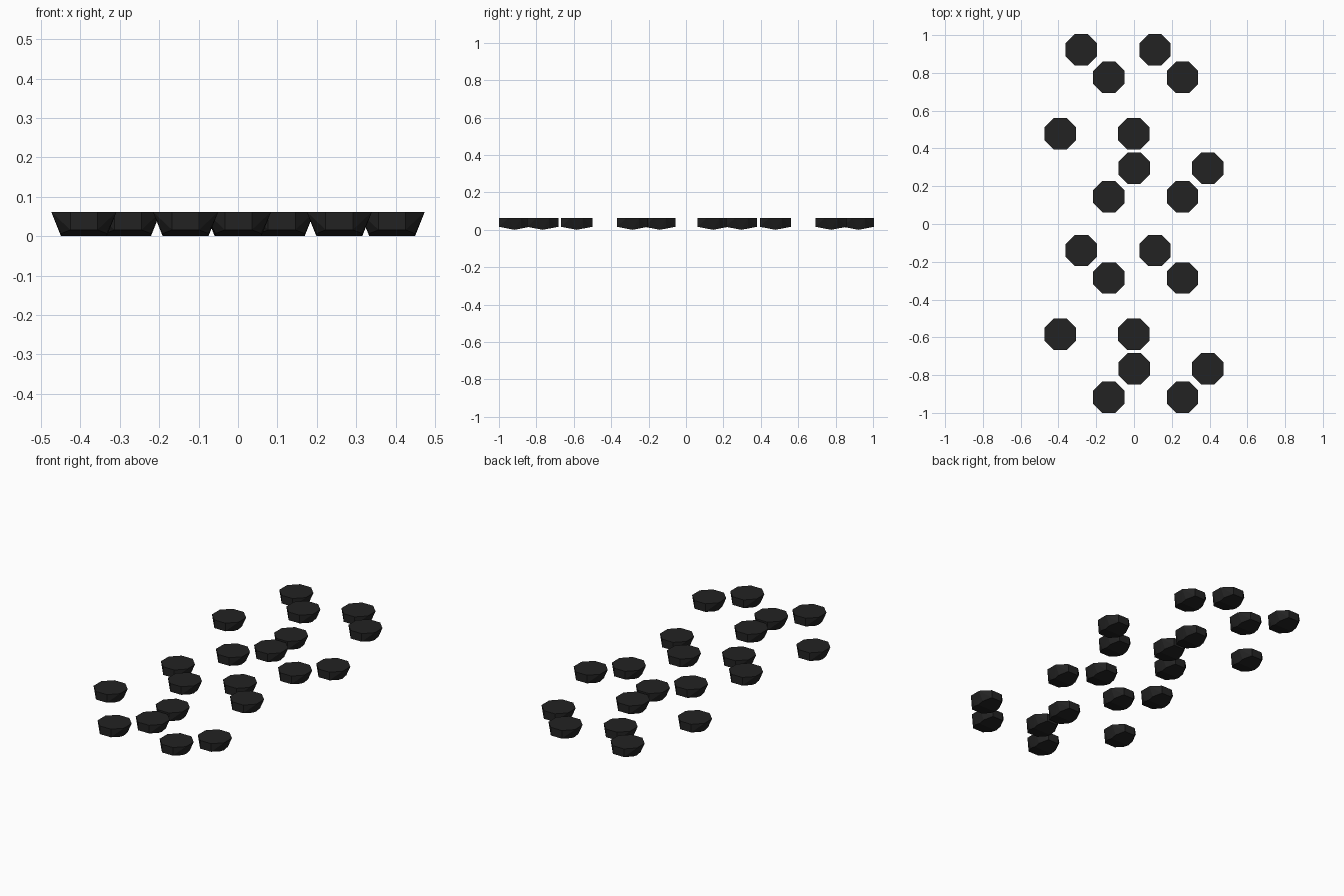
import bpy, bmesh

if "Cube" in bpy.data.objects:
    bpy.data.objects.remove(bpy.data.objects["Cube"])

mat = bpy.data.materials.new("black rubber")
mat.diffuse_color = (0.0165, 0.0165, 0.0165, 1)
mat.use_nodes = True
mat.node_tree.nodes["Principled BSDF"].inputs["Base Color"].default_value = mat.diffuse_color

A, H = 0.083, 0.0344          # octagon apothem and half side
TOP, EDGE, BOT = 0.062, 0.016, 0.058


def stud_mesh():
    """Octagonal stud: tapered along x, with a shallow keel underneath."""
    bm = bmesh.new()
    for sx in (-1, 1):
        for sy in (-1, 1):
            bm.verts.new((sx * A, sy * H, TOP))
            bm.verts.new((sx * H, sy * A, TOP))
            bm.verts.new((sx * H, sy * A, EDGE))
            bm.verts.new((sx * BOT, sy * H, EDGE * H / A))
        bm.verts.new((sx * BOT, 0, 0))
    bmesh.ops.convex_hull(bm, input=bm.verts[:])
    bmesh.ops.dissolve_limit(bm, angle_limit=0.01, verts=bm.verts[:], edges=bm.edges[:])
    bmesh.ops.recalc_face_normals(bm, faces=bm.faces[:])
    me = bpy.data.meshes.new("stud")
    bm.to_mesh(me)
    bm.free()
    me.materials.append(mat)
    return me


# One repeat of the pattern: left stud of each pair
PAIRS = [(-0.279, 0.922), (-0.133, 0.776), (-0.391, 0.478), (0.001, 0.296), (-0.133, 0.145)]
mesh = stud_mesh()
for rep in range(2):
    for x, y in PAIRS:
        for side in range(2):
            ob = bpy.data.objects.new("stud", mesh)
            ob.location = (x + 0.39 * side, y - 1.062 * rep, 0)
            bpy.context.collection.objects.link(ob)
